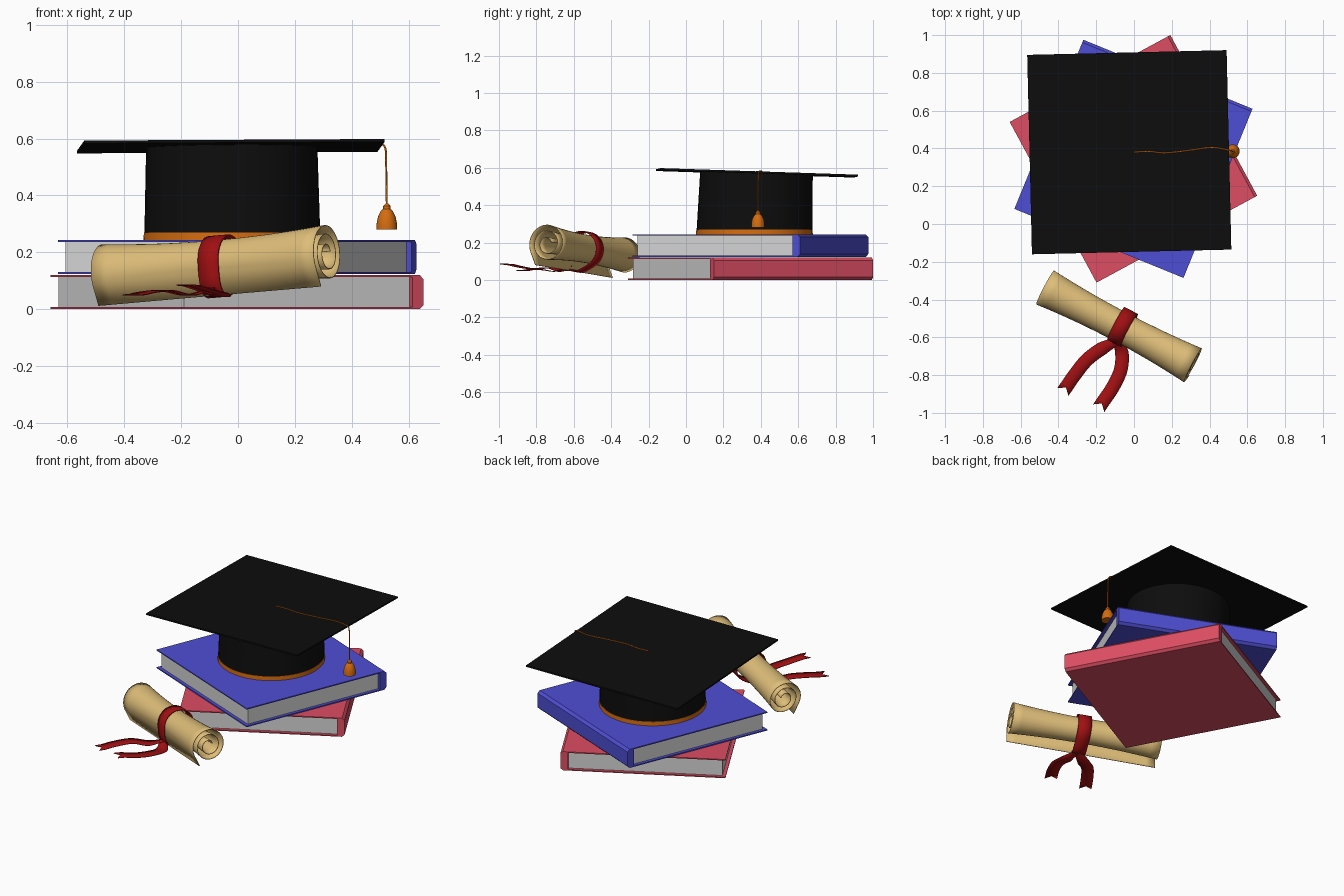
import bpy, bmesh, math
from mathutils import Vector, Matrix

cube = bpy.data.objects.get("Cube")
if cube:
    bpy.data.objects.remove(cube, do_unlink=True)


def material(name, r, g, b):
    m = bpy.data.materials.new(name)
    m.use_nodes = True
    m.diffuse_color = (r, g, b, 1)
    m.node_tree.nodes["Principled BSDF"].inputs["Base Color"].default_value = (r, g, b, 1)
    return m


RED = material("cover red", 0.73, 0.075, 0.125)
BLUE = material("cover blue", 0.076, 0.076, 0.66)
PAGE = material("page white", 0.66, 0.66, 0.66)
BLACK = material("cap black", 0.004, 0.004, 0.004)
ORANGE = material("trim orange", 0.66, 0.15, 0.005)
PAPER = material("parchment tan", 0.73, 0.51, 0.19)
RIBBON = material("ribbon dark red", 0.35, 0.005, 0.006)


def finish(bm, name, mat, smooth=False, thick=0):
    bmesh.ops.recalc_face_normals(bm, faces=bm.faces)
    me = bpy.data.meshes.new(name)
    bm.to_mesh(me)
    bm.free()
    me.materials.append(mat)
    ob = bpy.data.objects.new(name, me)
    bpy.context.collection.objects.link(ob)
    if thick:
        mod = ob.modifiers.new("thickness", 'SOLIDIFY')
        mod.thickness = thick
        mod.offset = 0
    if smooth:
        bpy.ops.object.select_all(action='DESELECT')
        ob.select_set(True)
        bpy.context.view_layer.objects.active = ob
        bpy.ops.object.shade_smooth_by_angle(angle=math.radians(40))
    return ob


def grid(rows, name, mat, closed=False, caps=False, **kw):
    """Skin rows of points with quads."""
    bm = bmesh.new()
    vs = [[bm.verts.new(p) for p in row] for row in rows]
    n = len(vs[0])
    for a, b in zip(vs, vs[1:]):
        for i in range(n if closed else n - 1):
            j = (i + 1) % n
            bm.faces.new((a[i], a[j], b[j], b[i]))
    if caps:
        bm.faces.new(vs[0])
        bm.faces.new(vs[-1])
    return finish(bm, name, mat, **kw)


def ring(cx, cy, r, z, n=40):
    """Circle whose height is a number or a function of x and y."""
    pts = []
    for i in range(n):
        a = math.tau * i / n
        x, y = cx + r * math.cos(a), cy + r * math.sin(a)
        pts.append((x, y, z(x, y) if callable(z) else z))
    return pts


def box(size, place, name, mat):
    bm = bmesh.new()
    bmesh.ops.create_cube(bm, size=1, matrix=place @ Matrix.Diagonal((*size, 1)))
    return finish(bm, name, mat)


def smooth_path(points, steps=8):
    """Catmull-Rom curve through the points."""
    p = [Vector(q) for q in points]
    p = [2 * p[0] - p[1]] + p + [2 * p[-1] - p[-2]]
    out = []
    for a, b, c, d in zip(p, p[1:], p[2:], p[3:]):
        for i in range(steps):
            t = i / steps
            out.append(0.5 * (2 * b + (c - a) * t + (2 * a - 5 * b + 4 * c - d) * t * t
                              + (3 * b - a - 3 * c + d) * t ** 3))
    return out + [p[-2]]


# Books: C-shaped cover with a chamfered spine, and an inset page block
SIDE, TALL, BOARD, SPINE, CHAMFER, INSET = 0.967, 0.12, 0.007, 0.045, 0.015, 0.02


def book(name, mat, z, angle):
    place = Matrix.Translation((-0.003, 0.345, z)) @ Matrix.Rotation(math.radians(angle), 4, 'Z')
    h, s = SIDE / 2, SIDE / 2 - SPINE
    profile = [(-h, 0), (h - CHAMFER, 0), (h, CHAMFER), (h, TALL - CHAMFER),
               (h - CHAMFER, TALL), (-h, TALL), (-h, TALL - BOARD),
               (s, TALL - BOARD), (s, BOARD), (-h, BOARD)]
    rows = [[place @ Vector((x, y, v)) for x, v in profile] for y in (-h, h)]
    grid(rows, name + "_cover", mat, closed=True, caps=True)
    mid = place @ Matrix.Translation(((s - h + INSET) / 2, 0, TALL / 2))
    box((s + h - INSET, SIDE - 2 * INSET, TALL - 2 * BOARD), mid, name + "_pages", PAGE)


book("lower_book", RED, 0, 28.4)
book("upper_book", BLUE, 0.124, 90 - 22.2)


# Cap: band trim, crown and slightly tilted square board
def board_top(x, y):
    return 0.578 + 0.006 * (x + 0.025) - 0.033 * (y - 0.38)


grid([ring(-0.02, 0.366, 0.312, 0.244), ring(-0.02, 0.366, 0.311, 0.27)],
     "cap_trim", ORANGE, closed=True, caps=True, smooth=True)
grid([ring(-0.02, 0.366, 0.309, 0.27),
      ring(-0.022, 0.377, 0.301, lambda x, y: board_top(x, y) - 0.005)],
     "cap_crown", BLACK, closed=True, caps=True, smooth=True)
turn = Matrix.Rotation(math.radians(1.36), 3, 'Z')
corners = [turn @ Vector((sx * 0.528, sy * 0.528, 0)) + Vector((-0.025, 0.38, 0))
           for sx, sy in ((-1, -1), (1, -1), (1, 1), (-1, 1))]
grid([[(c.x, c.y, board_top(c.x, c.y) - d) for c in corners] for d in (0.01, 0)],
     "cap_board", BLACK, closed=True, caps=True)

# Cord lying on the board and hanging over its edge
cord = [(x, y, board_top(x, y) + 0.001) for x, y in
        ((0, 0.38), (0.08, 0.384), (0.16, 0.376), (0.28, 0.388), (0.41, 0.405), (0.495, 0.392))]
cord += [(0.518, 0.387, 0.565), (0.521, 0.385, 0.5), (0.523, 0.385, 0.36)]
curve = bpy.data.curves.new("tassel_cord", 'CURVE')
curve.dimensions = '3D'
curve.bevel_depth = 0.0035
curve.bevel_resolution = 1
spline = curve.splines.new('POLY')
path = smooth_path(cord, 4)
spline.points.add(len(path) - 1)
for pt, co in zip(spline.points, path):
    pt.co = (*co, 1)
curve.materials.append(ORANGE)
bpy.context.collection.objects.link(bpy.data.objects.new("tassel_cord", curve))

# Bell-shaped tassel
bell = [(0.036, 0.28), (0.036, 0.3), (0.031, 0.325), (0.022, 0.344),
        (0.013, 0.353), (0.013, 0.363), (0.005, 0.371)]
grid([ring(0.523, 0.385, r, z, 20) for r, z in bell],
     "tassel", ORANGE, closed=True, caps=True, smooth=True)

# Scroll frame: axis along the roll, u towards the front, v up
START, END = Vector((-0.467, -0.33, 0.127)), Vector((0.315, -0.742, 0.195))
AXIS = (END - START).normalized()
U = Vector((AXIS.y, -AXIS.x, 0)).normalized()
V = U.cross(AXIS).normalized()
if V.z < 0:
    V = -V


def on_roll(t, u, v):
    return START.lerp(END, t) + U * u + V * v


# Rolled sheet: spiral section, narrowed in the middle, with a loose straight edge
TURNS, STEPS, LEAVE = 2.5, 90, math.radians(-22)
rows = []
for k in range(17):
    t = k / 16
    s = 0.8 + 0.2 * (2 * t - 1) ** 2
    row = []
    for i in range(STEPS + 1):
        f = i / STEPS
        th = LEAVE + math.tau * TURNS * (1 - f)
        r = s * (0.022 + 0.086 * f ** 0.8)
        row.append(on_roll(t, r * math.cos(th), r * math.sin(th)))
    row.append(on_roll(t, 0.066, -0.115))
    rows.append(row)
grid(rows, "scroll_sheet", PAPER, smooth=True, thick=0.004)


# Ribbon band around the roll
def band_row(t):
    row = []
    for i in range(40):
        th = math.tau * i / 40
        r = 0.095 + 0.034 * max(0, math.cos(th + math.radians(60))) ** 6
        row.append(on_roll(t, r * math.cos(th), r * math.sin(th)))
    return row


grid([band_row(0.475 + 0.09 * i / 2) for i in range(3)],
     "ribbon_band", RIBBON, closed=True, smooth=True, thick=0.006)


# Ribbon tails with notched ends
def tail(name, points, width=0.072):
    path = smooth_path(points)
    rows = []
    for i, p in enumerate(path):
        d = path[min(i + 1, len(path) - 1)] - path[max(i - 1, 0)]
        d.z = 0
        d.normalize()
        side = Vector((-d.y, d.x, 0)) * width / 2 * (0.6 + 0.4 * min(1, i / 8))
        notch = d * (0.03 if i == len(path) - 1 else 0)
        rows.append([p - side + notch, p, p + side + notch])
    grid(rows, name, RIBBON, smooth=True, thick=0.004)


tail("ribbon_tail_long", [(-0.09, -0.62, 0.075), (-0.17, -0.66, 0.05), (-0.25, -0.72, 0.065),
                          (-0.315, -0.8, 0.06), (-0.36, -0.865, 0.05)])
tail("ribbon_tail_front", [(-0.095, -0.62, 0.075), (-0.065, -0.68, 0.045), (-0.07, -0.77, 0.055),
                           (-0.11, -0.86, 0.065), (-0.17, -0.95, 0.085)])
